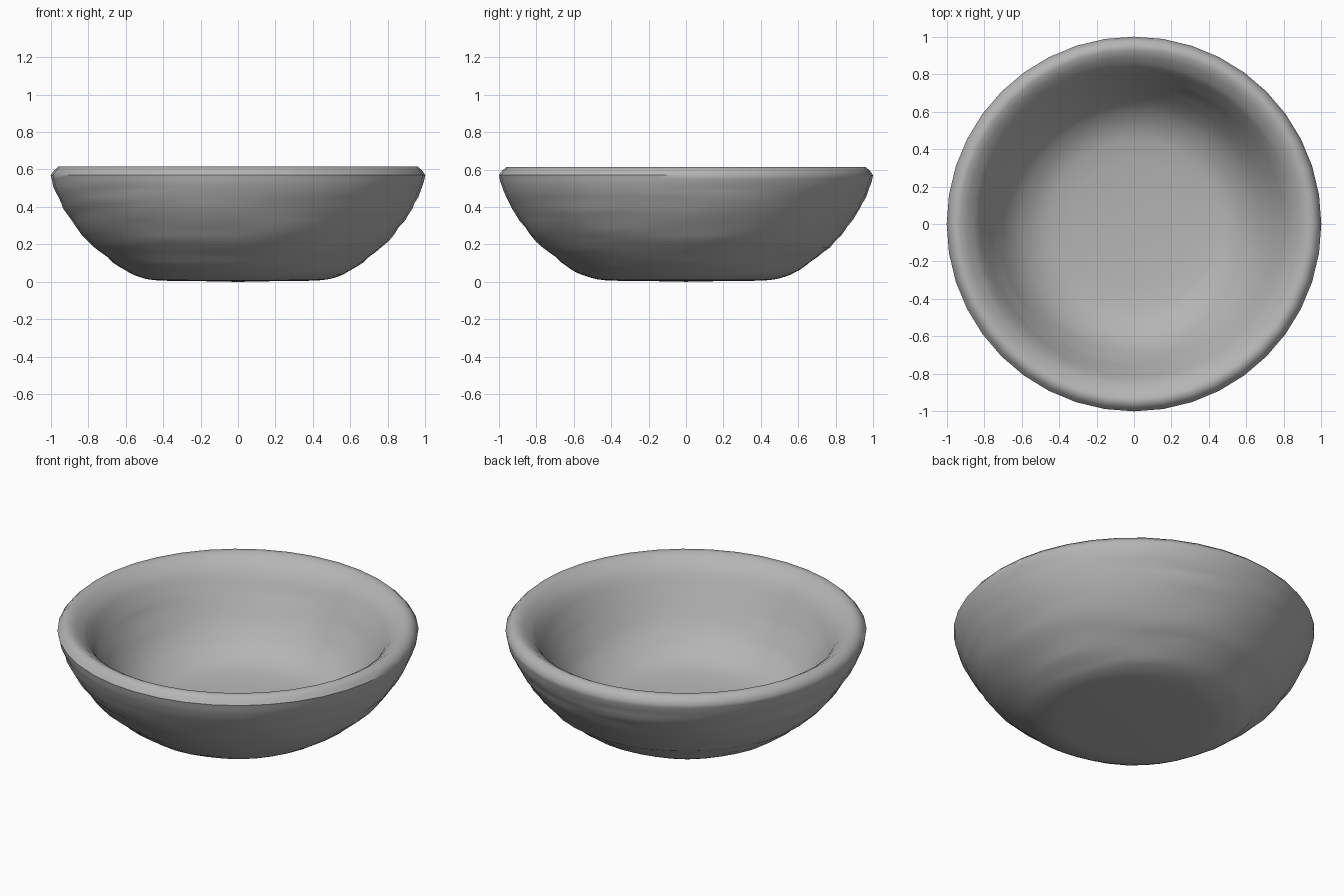
import bpy, bmesh, math
from mathutils import Vector, noise

if "Cube" in bpy.data.objects:
    bpy.data.objects.remove(bpy.data.objects["Cube"])

SEGMENTS = 40

# Profile (radius, height): underside, outer wall, sloping rim, inner wall, floor
outer = [(0.2, 0.004), (0.43, 0.008), (0.53, 0.028), (0.61, 0.065), (0.7, 0.132),
         (0.8, 0.215), (0.89, 0.33), (0.945, 0.42), (0.985, 0.51), (1.0, 0.57)]
rim = [(0.982, 0.595), (0.96, 0.615), (0.93, 0.613), (0.895, 0.593)]
inner = [(0.855, 0.56), (0.825, 0.52), (0.79, 0.455), (0.75, 0.38), (0.70, 0.295),
         (0.64, 0.215), (0.56, 0.15), (0.45, 0.105), (0.2, 0.082)]


def refine(points, steps):
    """Catmull-Rom subdivision of a profile run."""
    p = [Vector(q) for q in points]
    p = [2 * p[0] - p[1]] + p + [2 * p[-1] - p[-2]]
    result = []
    for i in range(1, len(p) - 2):
        a, b, c, d = p[i - 1:i + 3]
        for k in range(steps):
            t = k / steps
            result.append(0.5 * (2 * b + (c - a) * t + (2 * a - 5 * b + 4 * c - d) * t * t
                                 + (3 * b - a - 3 * c + d) * t ** 3))
    return result + [p[-2]]


def ripple(r, z, angle, strength):
    """Shallow hand-thrown ridges, fading out at the rim and base."""
    fade = min(1, max(0, (0.56 - z) / 0.1)) * min(1, z / 0.03)
    spot = Vector((2 * math.cos(angle), 2 * math.sin(angle), z * 25))
    return r + strength * fade * noise.noise(spot)


# Lathe the profile into rings
bm = bmesh.new()
rings = []
for run, strength in ((refine(outer, 3), 0.012), (rim, 0), (refine(inner, 2), 0.006)):
    for r, z in run:
        ring = []
        for s in range(SEGMENTS):
            a = 2 * math.pi * s / SEGMENTS
            rr = ripple(r, z, a, strength)
            ring.append(bm.verts.new((rr * math.cos(a), rr * math.sin(a), z)))
        rings.append(ring)
for lower, upper in zip(rings, rings[1:]):
    for s in range(SEGMENTS):
        n = (s + 1) % SEGMENTS
        bm.faces.new((lower[s], lower[n], upper[n], upper[s])).smooth = True

# Close the underside and the floor
for ring, z, flip in ((rings[0], 0.0, True), (rings[-1], 0.08, False)):
    centre = bm.verts.new((0, 0, z))
    for s in range(SEGMENTS):
        tri = (ring[s], ring[(s + 1) % SEGMENTS], centre)
        bm.faces.new(tri[::-1] if flip else tri).smooth = True
bmesh.ops.recalc_face_normals(bm, faces=bm.faces)

# Crisp outer lip edge along the front and right
lip = rings[(len(outer) - 1) * 3]
for s in range(SEGMENTS // 2 + 2, SEGMENTS):
    bm.edges.get((lip[s], lip[(s + 1) % SEGMENTS])).smooth = False

mesh = bpy.data.meshes.new("bowl")
bm.to_mesh(mesh)
bm.free()
bowl = bpy.data.objects.new("bowl", mesh)
bpy.context.collection.objects.link(bowl)

# Dark clay grey
clay = bpy.data.materials.new("clay")
clay.diffuse_color = (0.46, 0.46, 0.46, 1)
clay.use_nodes = True
clay.node_tree.nodes["Principled BSDF"].inputs["Base Color"].default_value = clay.diffuse_color
mesh.materials.append(clay)
